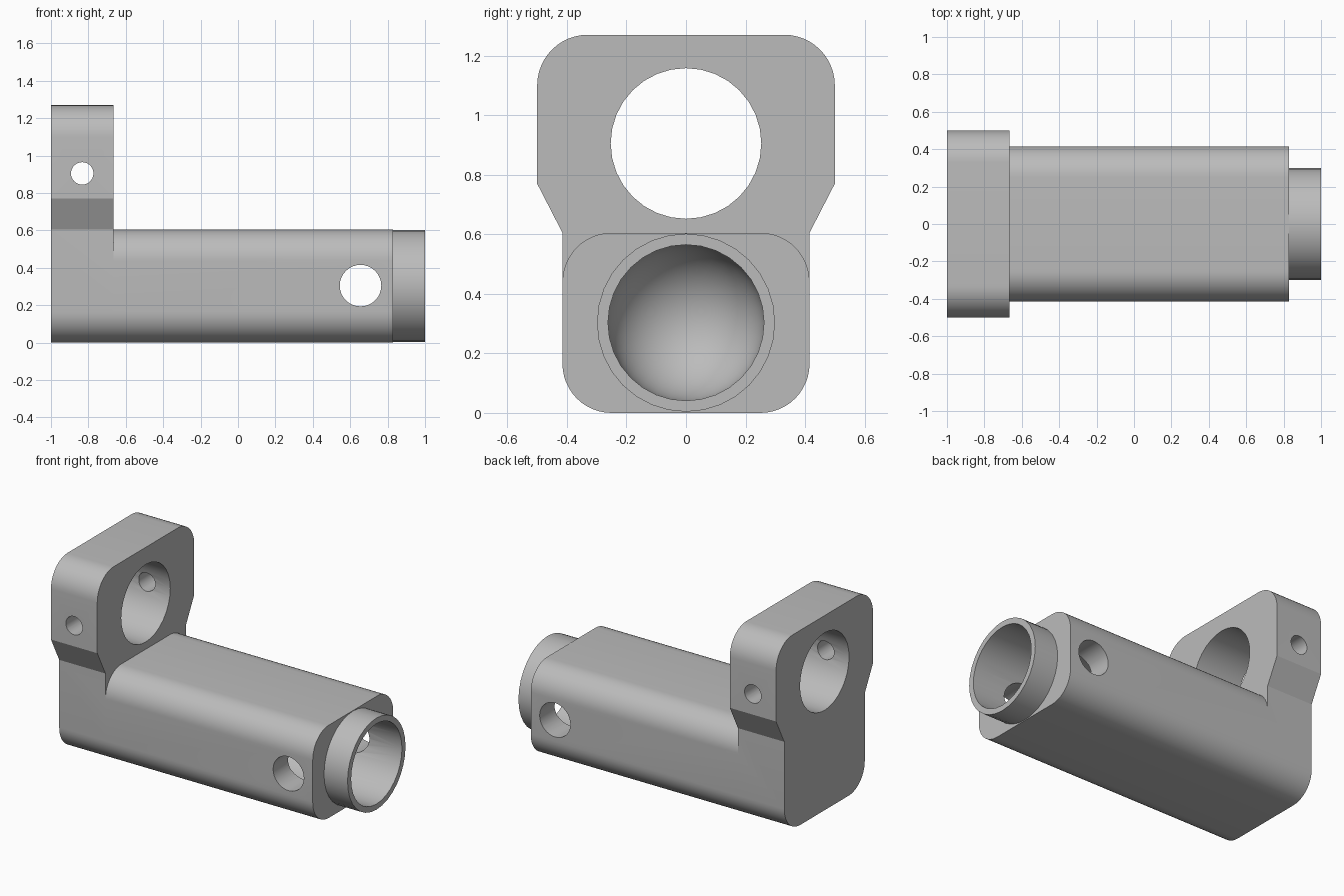
import bpy, bmesh
from math import cos, sin, pi, radians
from mathutils import Matrix, Vector

cube = bpy.data.objects.get("Cube")
if cube:
    bpy.data.objects.remove(cube, do_unlink=True)

grey = bpy.data.materials.new("light grey")
grey.use_nodes = True
colour = (0.5, 0.5, 0.5, 1)
grey.diffuse_color = colour
grey.node_tree.nodes["Principled BSDF"].inputs["Base Color"].default_value = colour

FLANGE_X = -0.666    # inner face of the upright flange
BODY_Z = 0.303       # axis of the main bore
BODY_W = 0.415       # half width of the body
EYE_Z = 0.905        # centre of the large eye


def make_object(name, bm):
    bmesh.ops.recalc_face_normals(bm, faces=bm.faces[:])
    mesh = bpy.data.meshes.new(name)
    bm.to_mesh(mesh)
    bm.free()
    mesh.materials.append(grey)
    obj = bpy.data.objects.new(name, mesh)
    bpy.context.collection.objects.link(obj)
    return obj


def arc(y, z, r, start, steps=12):
    """Quarter circle in the side plane, anticlockwise from start degrees."""
    angles = [radians(start) + pi / 2 * i / steps for i in range(steps + 1)]
    return [(y + r * cos(a), z + r * sin(a)) for a in angles]


def extrude_half(name, half, x0, x1):
    """Mirror a +y half outline (bottom to top) and extrude it along x."""
    outline = half + [(-y, z) for y, z in reversed(half)]
    bm = bmesh.new()
    face = bm.faces.new([bm.verts.new((x0, y, z)) for y, z in outline])
    ext = bmesh.ops.extrude_face_region(bm, geom=[face])
    moved = [g for g in ext["geom"] if isinstance(g, bmesh.types.BMVert)]
    bmesh.ops.translate(bm, verts=moved, vec=(x1 - x0, 0, 0))
    return make_object(name, bm)


def cylinder(name, centre, r, length, axis, segments=32):
    turn = Vector((0, 0, 1)).rotation_difference(Vector(axis)).to_matrix().to_4x4()
    bm = bmesh.new()
    bmesh.ops.create_cone(bm, cap_ends=True, segments=segments, radius1=r,
                          radius2=r, depth=length,
                          matrix=Matrix.Translation(centre) @ turn)
    return make_object(name, bm)


def round_ended_bore(x_dome, x_end, r, segments=32):
    """Revolved cutter with a hemispherical inner end."""
    bm = bmesh.new()
    points = [(x_dome - r * cos(a), r * sin(a))
              for a in (pi / 2 * i / 12 for i in range(13))] + [(x_end, r), (x_end, 0)]
    verts = [bm.verts.new((x, y, BODY_Z)) for x, y in points]
    edges = [bm.edges.new(pair) for pair in zip(verts, verts[1:])]
    bmesh.ops.spin(bm, geom=verts + edges, cent=(0, 0, BODY_Z), axis=(1, 0, 0),
                   angle=2 * pi, steps=segments)
    bmesh.ops.remove_doubles(bm, verts=bm.verts[:], dist=0.0001)
    return make_object("main_bore_cutter", bm)


def combine(target, tool, operation):
    bpy.context.view_layer.objects.active = target
    mod = target.modifiers.new(tool.name, "BOOLEAN")
    mod.operation, mod.object, mod.solver = operation, tool, "EXACT"
    bpy.ops.object.modifier_apply(modifier=mod.name)
    bpy.data.objects.remove(tool, do_unlink=True)


# Upright flange: rounded foot, flared shoulders, rounded head
foot = arc(BODY_W - 0.165, 0.165, 0.165, -90)
bracket = extrude_half(
    "bracket",
    foot + [(BODY_W, 0.605), (0.5, 0.77)] + arc(0.33, 1.1, 0.17, 0),
    -1, FLANGE_X)

# Long rounded body and the spigot at its end
body = extrude_half("body", foot + arc(BODY_W - 0.165, 0.44, 0.165, 0), FLANGE_X, 0.83)
combine(bracket, body, "UNION")
combine(bracket, cylinder("spigot", (0.85, 0, BODY_Z), 0.299, 0.3, (1, 0, 0)), "UNION")

# Main bore, large eye and the two cross holes
combine(bracket, round_ended_bore(-0.5, 1.1, 0.262), "DIFFERENCE")
for name, centre, r, axis in (
        ("eye_cutter", (-0.83, 0, EYE_Z), 0.253, (1, 0, 0)),
        ("clamp_hole_cutter", (-0.833, 0, EYE_Z), 0.06, (0, 1, 0)),
        ("side_hole_cutter", (0.655, 0, 0.305), 0.111, (0, 1, 0))):
    combine(bracket, cylinder(name, centre, r, 1.4, axis), "DIFFERENCE")

bpy.ops.object.select_all(action="DESELECT")
bracket.select_set(True)
bpy.context.view_layer.objects.active = bracket
bpy.ops.object.shade_smooth_by_angle(angle=radians(25))
